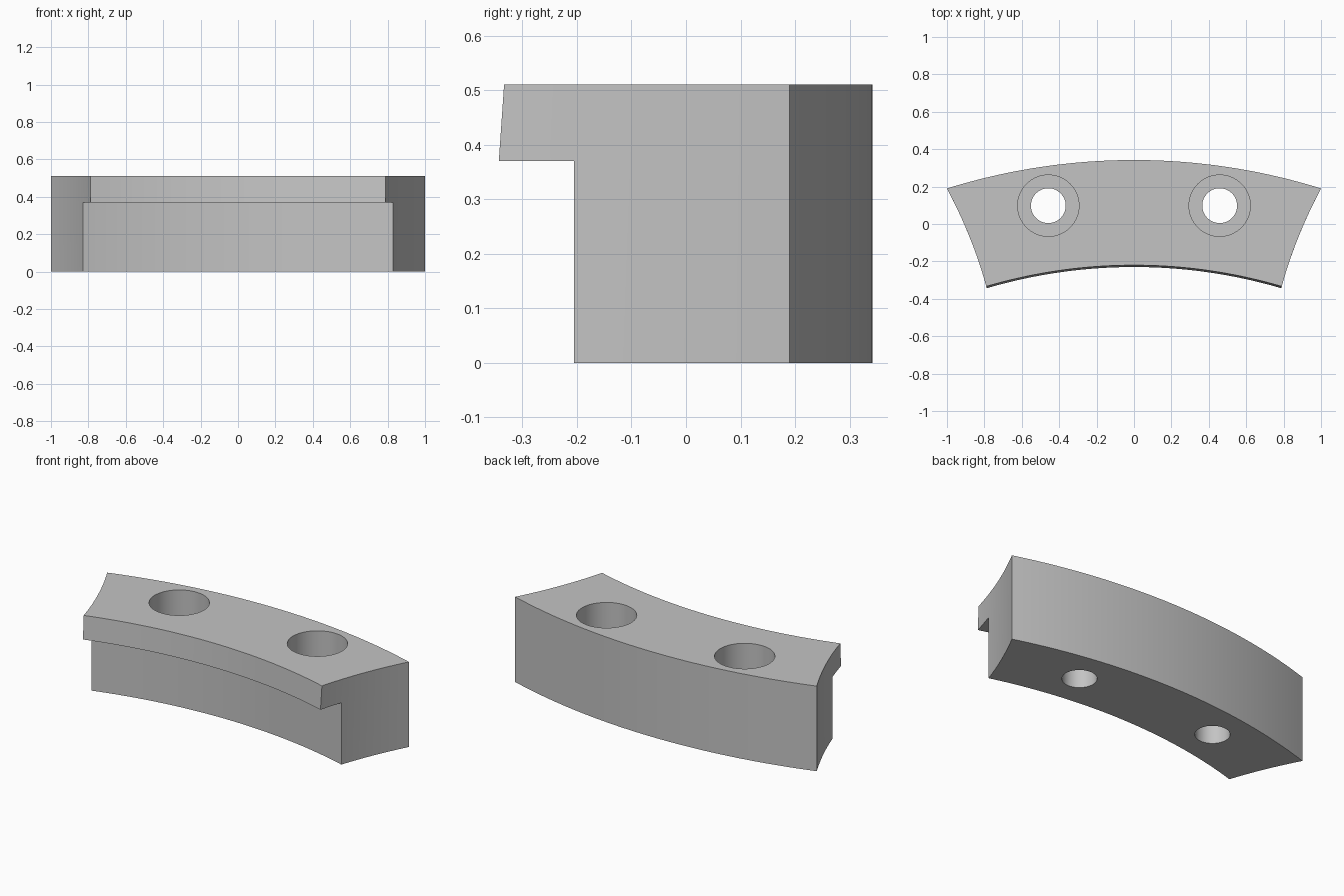
import bpy, bmesh
from math import asin, sin, cos, sqrt

if "Cube" in bpy.data.objects:
    bpy.data.objects.remove(bpy.data.objects["Cube"], do_unlink=True)

CY = -3.023            # arc centre on the y axis
R_OUT, R_STEP = 3.365, 2.937
R_LIP_TOP, R_LIP_LOW = 2.803, 2.793
HEIGHT, LIP_Z = 0.51, 0.37

grey = bpy.data.materials.new("plain grey")
grey.use_nodes = True
grey.diffuse_color = (0.55, 0.55, 0.55, 1)
grey.node_tree.nodes["Principled BSDF"].inputs["Base Color"].default_value = grey.diffuse_color


def side_x(y):
    """Hollow end curve: half width at a given y."""
    t = (y + 0.333) / 0.523
    return 0.79 + 0.21 * t - 0.066 * t * (1 - t)


def corner_y(r):
    """Where the end curve meets the arc of radius r."""
    y = 0.0
    for _ in range(40):
        y = CY + sqrt(r * r - side_x(y) ** 2)
    return y


def arc(r, half, n=48):
    """Points along an arc from left (+x) to right (-x)."""
    return [(r * sin(half * (1 - 2 * i / n)), CY + r * cos(half * (1 - 2 * i / n)))
            for i in range(n + 1)]


def block_outline(r_in):
    y0, y1 = corner_y(r_in), corner_y(R_OUT)
    outer = arc(R_OUT, asin(side_x(y1) / R_OUT))
    inner = arc(r_in, asin(side_x(y0) / r_in))[::-1]
    ys = [y0 + (y1 - y0) * i / 16 for i in range(1, 16)]
    right = [(-side_x(y), y) for y in reversed(ys)]
    left = [(side_x(y), y) for y in ys]
    return outer + right + inner + left


def loft(name, low, high, z0, z1):
    """Closed solid between two matching outlines."""
    bm = bmesh.new()
    a = [bm.verts.new((x, y, z0)) for x, y in low]
    b = [bm.verts.new((x, y, z1)) for x, y in high]
    bm.faces.new(a)
    bm.faces.new(b)
    n = len(a)
    for i in range(n):
        j = (i + 1) % n
        bm.faces.new((a[i], a[j], b[j], b[i]))
    bmesh.ops.recalc_face_normals(bm, faces=bm.faces)
    mesh = bpy.data.meshes.new(name)
    bm.to_mesh(mesh)
    bm.free()
    mesh.materials.append(grey)
    ob = bpy.data.objects.new(name, mesh)
    bpy.context.collection.objects.link(ob)
    return ob


def cylinder(name, x, radius, z0, z1):
    ring = [(x + radius * cos(i * 0.098174770), 0.098 + radius * sin(i * 0.098174770))
            for i in range(64)]
    return loft(name, ring, ring, z0, z1)


# Curved block, with the inner face leaning slightly
r_base = R_LIP_TOP - (R_LIP_TOP - R_LIP_LOW) * HEIGHT / (HEIGHT - LIP_Z)
block = loft("curved_clamp_block", block_outline(r_base), block_outline(R_LIP_TOP), 0, HEIGHT)

# Undercut below the lip, then counterbored bolt holes
under = arc(R_STEP, 0.4, 68) + arc(2.5, 0.4, 68)[::-1]
cutters = [loft("undercut_cutter", under, under, -0.1, LIP_Z)]
for side, x in (("left", 0.458), ("right", -0.458)):
    cutters.append(cylinder(side + "_counterbore_cutter", x, 0.164, 0.31, 0.7))
    cutters.append(cylinder(side + "_bolt_hole_cutter", x, 0.093, -0.1, 0.6))

bpy.context.view_layer.objects.active = block
for cutter in cutters:
    mod = block.modifiers.new(cutter.name, "BOOLEAN")
    mod.operation = "DIFFERENCE"
    mod.solver = "EXACT"
    mod.object = cutter
    bpy.ops.object.modifier_apply(modifier=mod.name)
    bpy.data.objects.remove(cutter, do_unlink=True)

# Smooth curved walls, crisp edges
for ob in bpy.context.selected_objects:
    ob.select_set(False)
block.select_set(True)
bpy.ops.object.shade_smooth_by_angle(angle=0.5)
